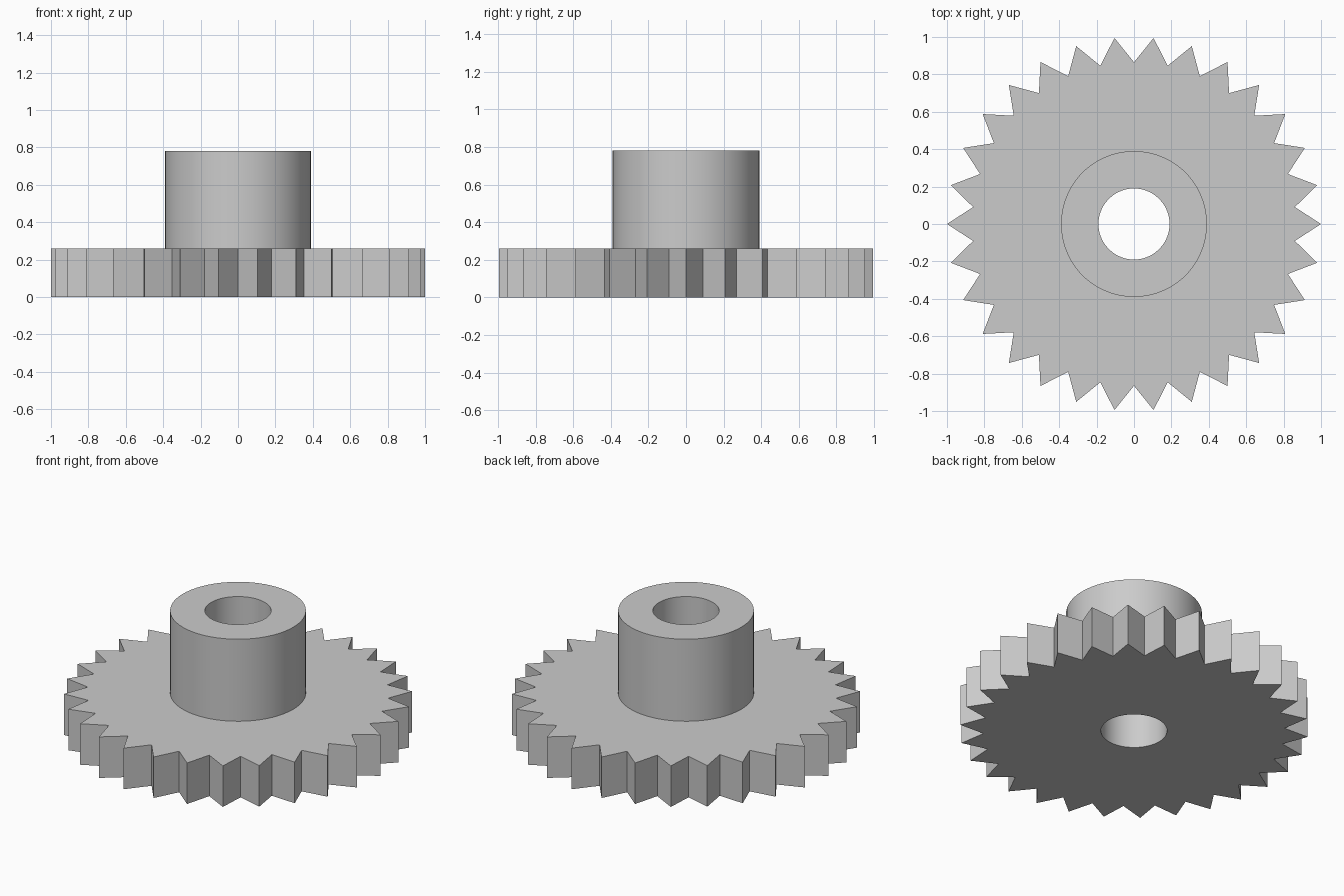
import bpy
import bmesh
from math import cos, sin, pi, radians

cube = bpy.data.objects.get("Cube")
if cube:
    bpy.data.objects.remove(cube, do_unlink=True)

TEETH = 30
SIDES = TEETH * 2
TIP, ROOT = 1.0, 0.865
HUB, BORE = 0.39, 0.19
DISC_TOP, HUB_TOP = 0.26, 0.78

# Plain grey metal
metal = bpy.data.materials.new("grey_metal")
metal.use_nodes = True
grey = (0.6, 0.6, 0.6, 1)
metal.diffuse_color = grey
metal.node_tree.nodes["Principled BSDF"].inputs["Base Color"].default_value = grey

bm = bmesh.new()


def ring(outer, inner, z):
    """Closed ring of vertices alternating between two radii."""
    verts = []
    for i in range(SIDES):
        r = inner if i % 2 else outer
        a = 2 * pi * i / SIDES
        verts.append(bm.verts.new((r * cos(a), r * sin(a), z)))
    return verts


# Rings from the bore's lower rim, round the teeth and hub, to its upper rim
rings = [
    ring(BORE, BORE, 0),
    ring(TIP, ROOT, 0),
    ring(TIP, ROOT, DISC_TOP),
    ring(HUB, HUB, DISC_TOP),
    ring(HUB, HUB, HUB_TOP),
    ring(BORE, BORE, HUB_TOP),
]

# Skin neighbouring rings, closing through the bore
for low, high in zip(rings, rings[1:] + rings[:1]):
    for i in range(SIDES):
        j = (i + 1) % SIDES
        bm.faces.new((low[i], low[j], high[j], high[i]))
bmesh.ops.recalc_face_normals(bm, faces=bm.faces)

mesh = bpy.data.meshes.new("toothed_wheel_with_hub")
bm.to_mesh(mesh)
bm.free()
mesh.materials.append(metal)
wheel = bpy.data.objects.new("toothed_wheel_with_hub", mesh)
bpy.context.collection.objects.link(wheel)

# Smooth the hub and bore, keep the teeth and rims sharp
bpy.ops.object.select_all(action="DESELECT")
wheel.select_set(True)
bpy.context.view_layer.objects.active = wheel
bpy.ops.object.shade_smooth_by_angle(angle=radians(30))
